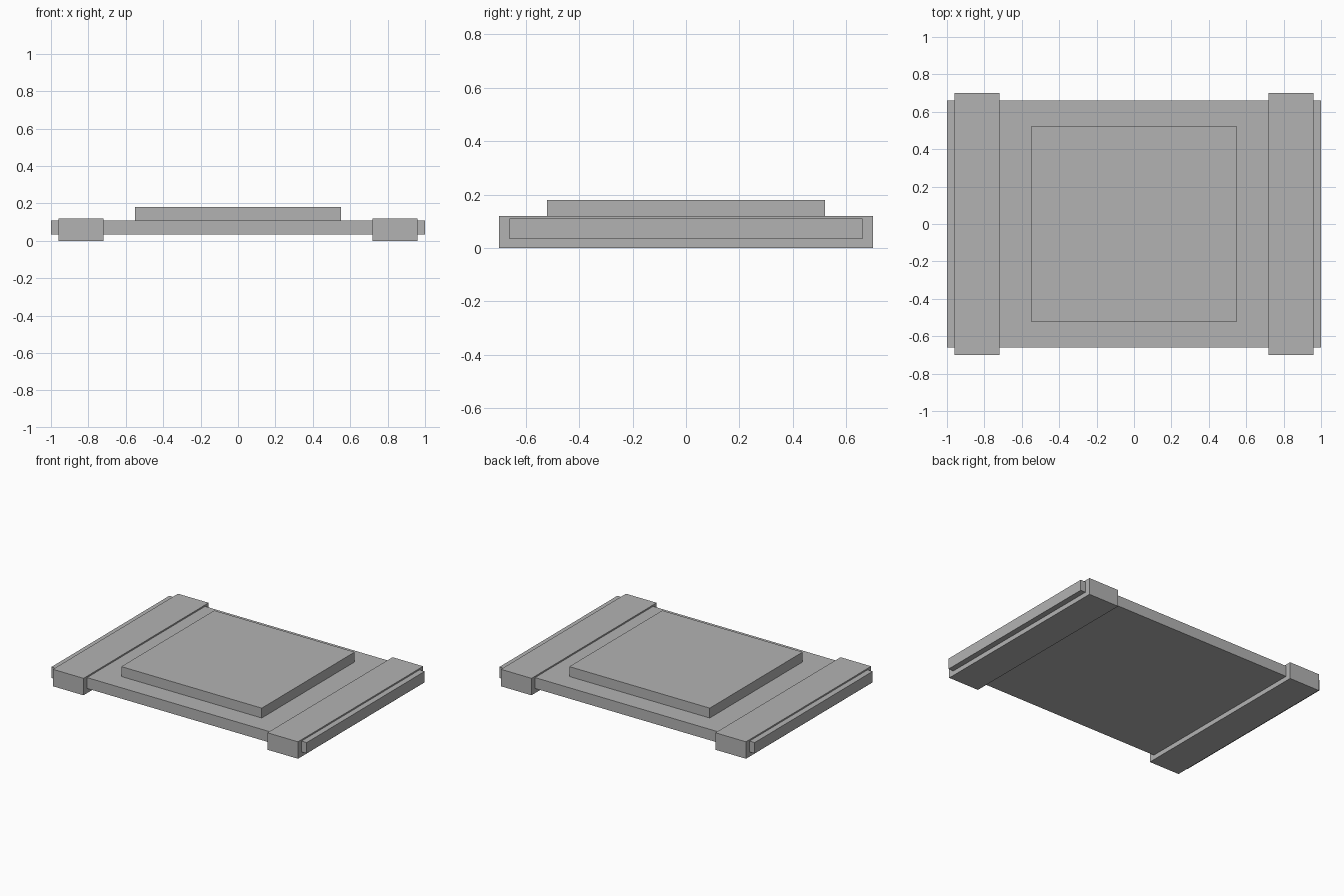
import bpy

cube = bpy.data.objects.get("Cube")
if cube:
    bpy.data.objects.remove(cube, do_unlink=True)

# Single plain grey finish
GREY = (0.45, 0.45, 0.45, 1.0)
grey = bpy.data.materials.new("plain_grey")
grey.use_nodes = True
grey.diffuse_color = GREY
grey.node_tree.nodes["Principled BSDF"].inputs["Base Color"].default_value = GREY


def box(name, x, half_x, half_y, bottom, top):
    """Flat-faced box centred on y = 0, spanning bottom to top."""
    bpy.ops.mesh.primitive_cube_add(size=2, location=(x, 0, (bottom + top) / 2))
    obj = bpy.context.object
    obj.name = obj.data.name = name
    obj.scale = (half_x, half_y, (top - bottom) / 2)
    bpy.ops.object.transform_apply(location=False, rotation=False, scale=True)
    obj.data.materials.append(grey)
    return obj


# Wide base slab and the raised panel on it
box("base_slab", 0, 1.0, 0.66, 0.033, 0.11)
box("raised_panel", 0, 0.55, 0.52, 0.11, 0.18)

# Cross rails wrapped around the slab near each end
for side, sign in (("left", 1), ("right", -1)):
    box(side + "_rail", sign * 0.84, 0.12, 0.70, 0.0, 0.12)
